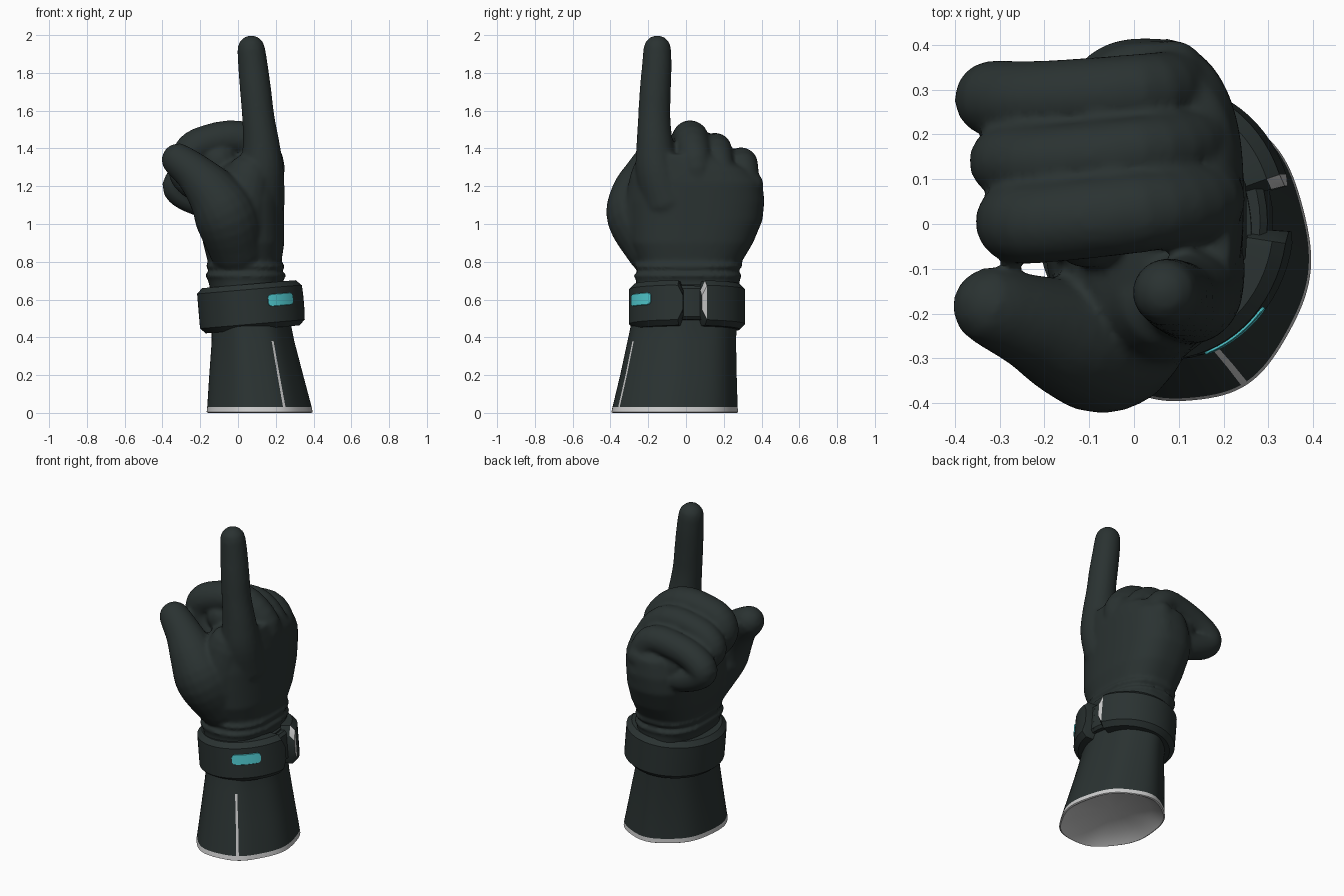
import bpy, bmesh, math
from mathutils import Vector, Matrix

if "Cube" in bpy.data.objects:
    bpy.data.objects.remove(bpy.data.objects["Cube"])


def material(name, rgb):
    m = bpy.data.materials.new(name)
    m.diffuse_color = (*rgb, 1)
    m.use_nodes = True
    m.node_tree.nodes["Principled BSDF"].inputs["Base Color"].default_value = m.diffuse_color
    return m


DARK = material("dark fabric", (0.023, 0.032, 0.031))
CYAN = material("cyan light", (0.085, 0.62, 0.66))
GREY = material("light grey lining", (0.6, 0.6, 0.6))


def skin_rings(bm, rings):
    """Bridge a list of equal-length point rings and cap both ends."""
    rows = [[bm.verts.new(p) for p in r] for r in rings]
    n = len(rows[0])
    for a, b in zip(rows, rows[1:]):
        for j in range(n):
            k = (j + 1) % n
            bm.faces.new((a[j], a[k], b[k], b[j]))
    bm.faces.new(rows[0])
    bm.faces.new(rows[-1])


def smooth(ob, angle):
    bpy.ops.object.select_all(action='DESELECT')
    ob.select_set(True)
    bpy.context.view_layer.objects.active = ob
    bpy.ops.object.shade_smooth_by_angle(angle=math.radians(angle))


def finish(bm, name, mats=(DARK,), angle=40):
    bmesh.ops.recalc_face_normals(bm, faces=bm.faces)
    me = bpy.data.meshes.new(name)
    bm.to_mesh(me)
    bm.free()
    for m in mats:
        me.materials.append(m)
    ob = bpy.data.objects.new(name, me)
    bpy.context.collection.objects.link(ob)
    smooth(ob, angle)
    return ob


def oval(z, cx, cy, rx, ry, n=48, p=1.0, pleat=0.0):
    pts = []
    for i in range(n):
        a = 2 * math.pi * i / n
        c, s = math.cos(a), math.sin(a)
        k = 1 + pleat * math.cos(7 * a + 1)
        pts.append((cx + rx * k * math.copysign(abs(c) ** p, c),
                    cy + ry * k * math.copysign(abs(s) ** p, s), z))
    return pts


def tube(bm, pts, n=20, steps=4):
    """Round-ended tube through (x, y, z, radius) points."""
    P = [Vector(p) for p in pts]
    P = [2 * P[0] - P[1]] + P + [2 * P[-1] - P[-2]]
    path = []
    for i in range(1, len(P) - 2):
        a, b, c, d = P[i - 1:i + 3]
        for s in range(steps):
            t = s / steps
            path.append(0.5 * (2 * b + (c - a) * t + (2 * a - 5 * b + 4 * c - d) * t * t
                               + (3 * b - a - 3 * c + d) * t ** 3))
    path.append(P[-2])
    rings = []

    def ring(c, t, r):
        u = (Vector((0, 1, 0)) - t * t.y).normalized()
        v = t.cross(u)
        rings.append([c + r * (math.cos(2 * math.pi * k / n) * u + math.sin(2 * math.pi * k / n) * v)
                      for k in range(n)])

    last = len(path) - 1
    for i, q in enumerate(path):
        t = (path[min(i + 1, last)].xyz - path[max(i - 1, 0)].xyz).normalized()
        c, r = q.xyz, q.w
        caps = [math.radians(g) for g in (28, 55, 80)]
        if i == 0:
            for g in reversed(caps):
                ring(c - t * r * math.sin(g), t, r * math.cos(g))
        ring(c, t, r)
        if i == last:
            for g in caps:
                ring(c + t * r * math.sin(g), t, r * math.cos(g))
    skin_rings(bm, rings)


# Palm with wrinkled wrist
bm = bmesh.new()
palm = [(0.62, .05, .01, .19, .27), (0.71, .04, .01, .20, .275), (0.73, .04, .01, .22, .29),
        (0.75, .04, .01, .19, .26), (0.775, .04, .015, .21, .285), (0.80, .035, .02, .195, .275),
        (0.90, .03, .03, .215, .325), (1.02, .02, .05, .225, .355), (1.12, .025, .055, .22, .36),
        (1.22, .04, .06, .205, .345), (1.29, .06, .04, .175, .30), (1.37, .12, -.04, .095, .19)]
skin_rings(bm, [oval(*s, p=0.8) for s in palm])

# Index finger
tube(bm, [(.11, -.10, 1.12, .14), (.125, -.15, 1.28, .118), (.123, -.165, 1.42, .098),
          (.108, -.168, 1.56, .086), (.094, -.163, 1.70, .083), (.08, -.155, 1.83, .079),
          (.07, -.152, 1.925, .074)])

# Thumb and its web
tube(bm, [(.0, -.16, .86, .15), (-.06, -.25, 1.04, .17), (-.13, -.255, 1.16, .142),
          (-.225, -.22, 1.265, .108), (-.315, -.185, 1.338, .09)])
tube(bm, [(.0, -.2, 1.0, .15), (.06, -.17, 1.25, .125)])

# Curled fingers: knuckle y, outer y, drop, knuckle x, outer x, radius
for ky, oy, dz, kx, ox, r in ((.05, .005, 0, .155, -.262, .092),
                              (.18, .14, -.055, .135, -.285, .081),
                              (.31, .28, -.135, .09, -.312, .085)):
    tube(bm, [(kx - .02, ky + .02, 1.18 + dz * .5, r), (kx, ky, 1.335 + dz * .85, r * .95),
              (.01, (ky + oy) / 2, 1.455 + dz, r), (-.20, oy, 1.42 + dz, r),
              (ox, oy, 1.35 + dz, r), (ox + .02, oy, 1.275 + dz * .85, r * .93),
              (-.18, oy, 1.22 + dz * .8, r * .9), (-.05, oy, 1.20 + dz * .7, r * .85)])
# Knuckle bumps on the back of the hand
for x, y, z in ((.165, .14, 1.27), (.14, .25, 1.24), (.09, .345, 1.22)):
    tube(bm, [(x - .05, y, z - .06, .06), (x, y, z - .01, .066)])
# Fill inside the fist
tube(bm, [(-.10, .0, 1.33, .10), (-.12, .15, 1.28, .11), (-.12, .26, 1.21, .10)][:2])
tube(bm, [(-.02, .24, 1.08, .13), (-.12, .24, 1.20, .11)])

# Fuse everything into one skin
hand = finish(bm, "hand")
mod = hand.modifiers.new("fuse", 'REMESH')
mod.mode = 'VOXEL'
mod.voxel_size = 0.0125
mod = hand.modifiers.new("soften", 'SMOOTH')
mod.iterations = 4
ev = hand.evaluated_get(bpy.context.evaluated_depsgraph_get())
fused = bpy.data.meshes.new_from_object(ev)
hand.modifiers.clear()
hand.data = fused
if not fused.materials:
    fused.materials.append(DARK)
smooth(hand, 60)

# Sleeve cuff: pleated flare, hollowed light underside, one open seam
N = 120
cuff = [(.06, .11, -.06, .02, .03), (.045, .11, -.06, .20, .25), (.0, .113, -.063, .272, .328),
        (.004, .113, -.063, .28, .335), (.03, .112, -.061, .276, .331), (.20, .095, -.043, .248, .308),
        (.38, .078, -.025, .218, .287), (.46, .07, -.015, .21, .28), (.68, .06, 0, .20, .265)]
bm = bmesh.new()
skin_rings(bm, [oval(*s, n=N, pleat=.012) for s in cuff])
for f in bm.faces:
    c = f.calc_center_median()
    mid_x, mid_y = .113 - .092 * c.z, -.063 + .1 * c.z
    a = math.degrees(math.atan2((c.y - mid_y) / .33, (c.x - mid_x) / .275))
    if c.z < .08 or (c.z < .38 and abs(a + 62) < 1.6):
        f.material_index = 1
finish(bm, "sleeve_cuff", (DARK, GREY))

# Wrist band parts share one tilted frame
FRAME = Matrix.Translation((.07, .005, .565)) @ Matrix.Rotation(-.085, 4, 'Y')


def arc(name, a0, a1, rx, ry, t, z, h, ch, mats=(DARK,), n=48, rule=None, round_ends=0.0):
    """Chamfered strap swept along an ellipse from angle a0 to a1."""
    rings = []
    for i in range(n + 1):
        a = math.radians(a0 + (a1 - a0) * i / n)
        e = min(i, n - i) / n
        hh = h
        if round_ends and e < round_ends:
            q = 1 - e / round_ends
            hh = h * (.55 + .45 * math.sqrt(1 - q * q))
        prof = [(-t, -hh), (-ch, -hh), (0, -hh + ch), (0, hh - ch), (-ch, hh), (-t, hh)]
        rings.append([FRAME @ Vector(((rx + d) * math.cos(a), (ry + d) * math.sin(a), z + w))
                      for d, w in prof])
    bm = bmesh.new()
    skin_rings(bm, rings)
    if rule:
        for f in bm.faces:
            f.material_index = rule(FRAME.inverted() @ f.calc_center_median())
    return finish(bm, name, mats)


def strap_end(c):
    """Light edge on the strap end beside the gap."""
    return 1 if c.x > 0.25 and .085 < c.y < .108 and c.z > -.06 else 0


arc("band_core", 0, 359.9, .235, .265, .06, 0, .09, .015)
arc("wrist_strap", 15, 356, .28, .308, .085, -.003, .12, .028, (DARK, GREY), 68, strap_end, .02)
arc("module_light", -71, -38, .286, .314, .009, .022, .032, .002, (CYAN,), 32, None, .15)
